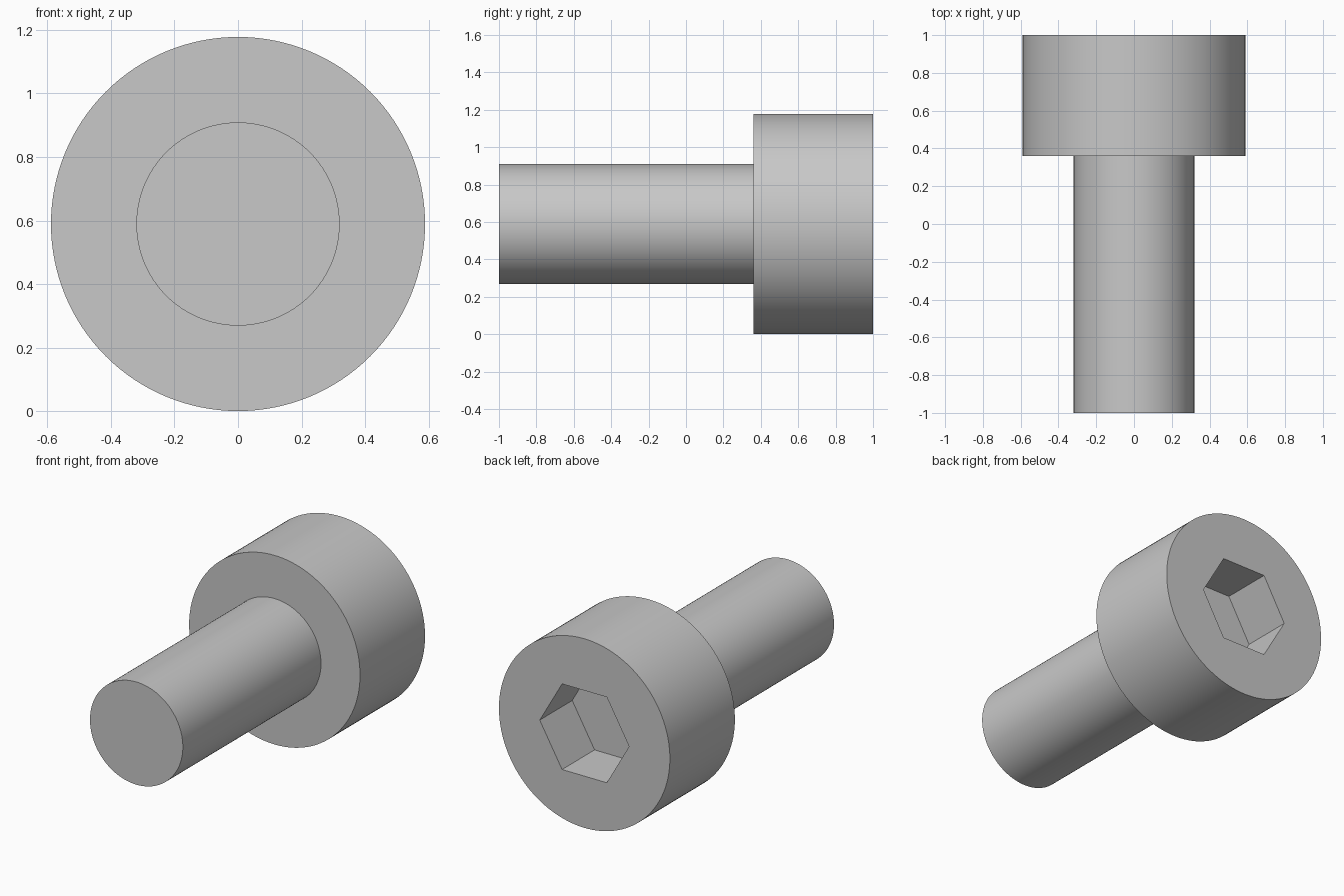
import bpy
import bmesh
from math import radians, tau
from mathutils import Matrix, Vector

if "Cube" in bpy.data.objects:
    bpy.data.objects.remove(bpy.data.objects["Cube"], do_unlink=True)

HEAD_R, SHANK_R, SOCKET_R = 0.589, 0.32, 0.308
TIP_Y, COLLAR_Y, SOCKET_Y, TOP_Y = -1.0, 0.36, 0.68, 1.0
SEGMENTS = 128

# Plain steel
steel = bpy.data.materials.new("steel_grey")
steel.use_nodes = True
colour = (0.58, 0.58, 0.58, 1.0)
steel.diffuse_color = colour
steel.node_tree.nodes["Principled BSDF"].inputs["Base Color"].default_value = colour


def make_object(name, bm):
    bmesh.ops.recalc_face_normals(bm, faces=bm.faces[:])
    mesh = bpy.data.meshes.new(name)
    bm.to_mesh(mesh)
    bm.free()
    mesh.materials.append(steel)
    obj = bpy.data.objects.new(name, mesh)
    bpy.context.scene.collection.objects.link(obj)
    return obj


# Shank and head turned as one profile about the y axis
bm = bmesh.new()
profile = [(SHANK_R, TIP_Y), (SHANK_R, COLLAR_Y), (HEAD_R, COLLAR_Y), (HEAD_R, TOP_Y)]
verts = [bm.verts.new((r, y, HEAD_R)) for r, y in profile]
edges = [bm.edges.new(pair) for pair in zip(verts, verts[1:])]
bmesh.ops.spin(bm, geom=verts + edges, cent=(0, 0, HEAD_R), axis=(0, 1, 0),
               angle=tau, steps=SEGMENTS, use_merge=True)
bmesh.ops.remove_doubles(bm, verts=bm.verts[:], dist=0.0001)
bmesh.ops.holes_fill(bm, edges=[e for e in bm.edges if e.is_boundary], sides=0)
bolt = make_object("cap_screw", bm)

# Hexagonal socket cutter, with corners to left and right
bm = bmesh.new()
depth = TOP_Y - SOCKET_Y + 0.1
place = (Matrix.Translation(Vector((0, SOCKET_Y + depth / 2, HEAD_R)))
         @ Matrix.Rotation(radians(90), 4, "X") @ Matrix.Rotation(radians(90), 4, "Z"))
bmesh.ops.create_cone(bm, cap_ends=True, segments=6, radius1=SOCKET_R,
                      radius2=SOCKET_R, depth=depth, matrix=place)
# Turn the hexagon so that a corner lies on the x axis
corner = max(bm.verts, key=lambda v: abs(v.co.x))
if abs(corner.co.x) < SOCKET_R * 0.95:
    bmesh.ops.rotate(bm, verts=bm.verts[:], cent=(0, 0, HEAD_R),
                     matrix=Matrix.Rotation(radians(30), 3, "Y"))
cutter = make_object("socket_cutter", bm)
cutter.hide_render = True

# Sink the socket into the head and keep the result
cut = bolt.modifiers.new("hex_socket", "BOOLEAN")
cut.operation = "DIFFERENCE"
cut.solver = "EXACT"
cut.object = cutter
bpy.context.view_layer.update()
evaluated = bolt.evaluated_get(bpy.context.evaluated_depsgraph_get())
result = bpy.data.meshes.new_from_object(evaluated)
bolt.modifiers.clear()
bolt.data = result
bpy.data.objects.remove(cutter, do_unlink=True)

# Smooth round sides, crisp rims and socket
result.shade_smooth()
result.set_sharp_from_angle(angle=radians(30))
